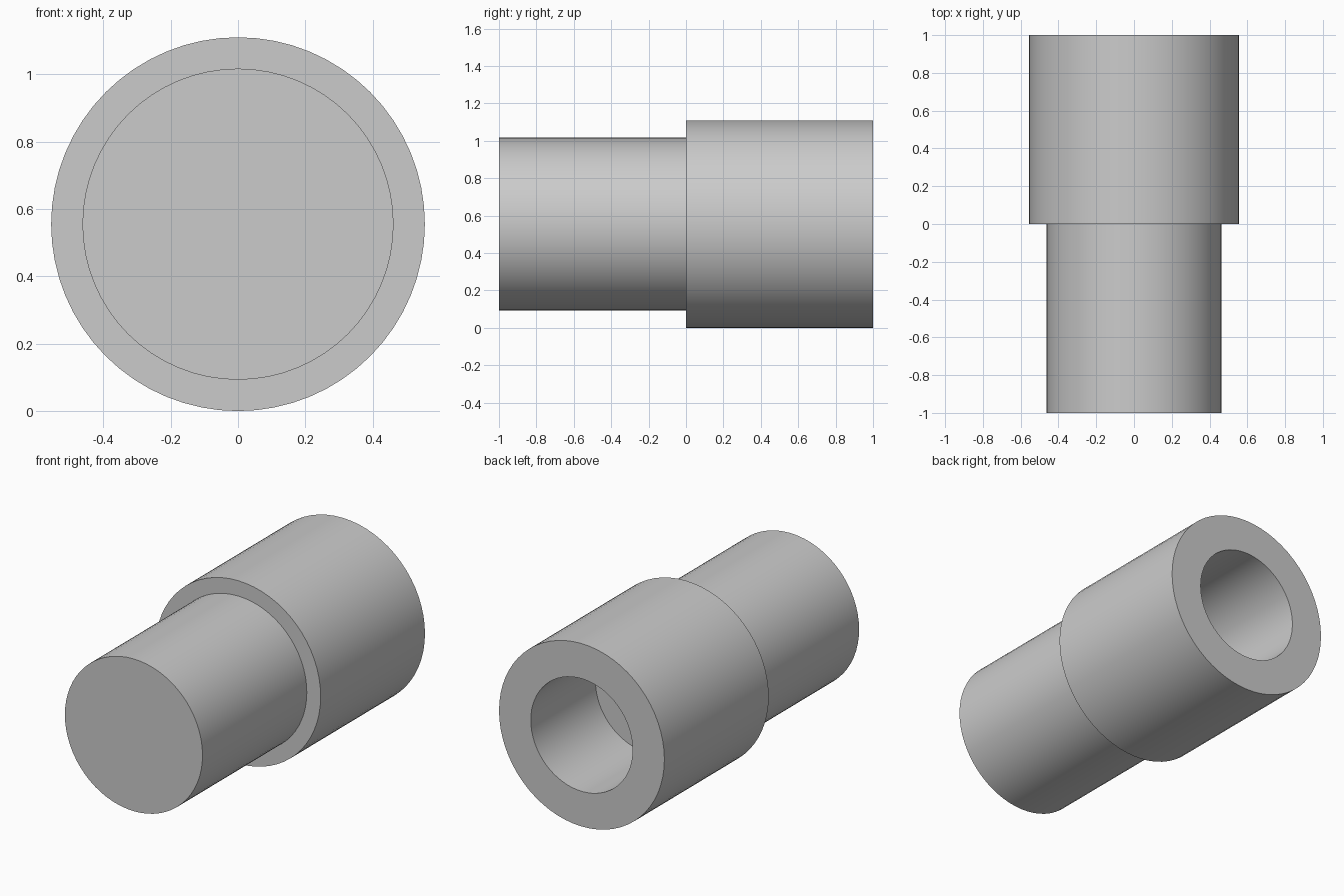
import bpy
import bmesh
from math import cos, sin, tau, radians

if "Cube" in bpy.data.objects:
    bpy.data.objects.remove(bpy.data.objects["Cube"], do_unlink=True)

SEGMENTS = 64
OUTER, SHAFT, BORE = 0.555, 0.462, 0.342
BORE_FLOOR = 0.38

# Plain grey
grey = bpy.data.materials.new("plain_grey")
grey.use_nodes = True
colour = (0.6, 0.6, 0.6, 1)
grey.diffuse_color = colour
grey.node_tree.nodes["Principled BSDF"].inputs["Base Color"].default_value = colour


def lathe(name, profile):
    """Turn a (radius, y) profile about the y axis and cap both ends."""
    bm = bmesh.new()
    rings = []
    for radius, y in profile:
        rings.append([bm.verts.new((radius * cos(tau * i / SEGMENTS), y,
                                    OUTER + radius * sin(tau * i / SEGMENTS)))
                      for i in range(SEGMENTS)])
    for a, b in zip(rings, rings[1:]):
        for i in range(SEGMENTS):
            j = (i + 1) % SEGMENTS
            bm.faces.new((a[i], a[j], b[j], b[i]))
    bm.faces.new(rings[0])
    bm.faces.new(rings[-1])
    bmesh.ops.recalc_face_normals(bm, faces=bm.faces)
    mesh = bpy.data.meshes.new(name)
    bm.to_mesh(mesh)
    bm.free()
    mesh.materials.append(grey)
    obj = bpy.data.objects.new(name, mesh)
    bpy.context.collection.objects.link(obj)
    bpy.ops.object.select_all(action='DESELECT')
    obj.select_set(True)
    bpy.context.view_layer.objects.active = obj
    bpy.ops.object.shade_smooth_by_angle(angle=radians(30))
    return obj


# Solid shaft stepping up to a wider sleeve with a blind bore at the back
lathe("stepped_socket", [(SHAFT, -1), (SHAFT, 0), (OUTER, 0), (OUTER, 1),
                         (BORE, 1), (BORE, BORE_FLOOR)])
